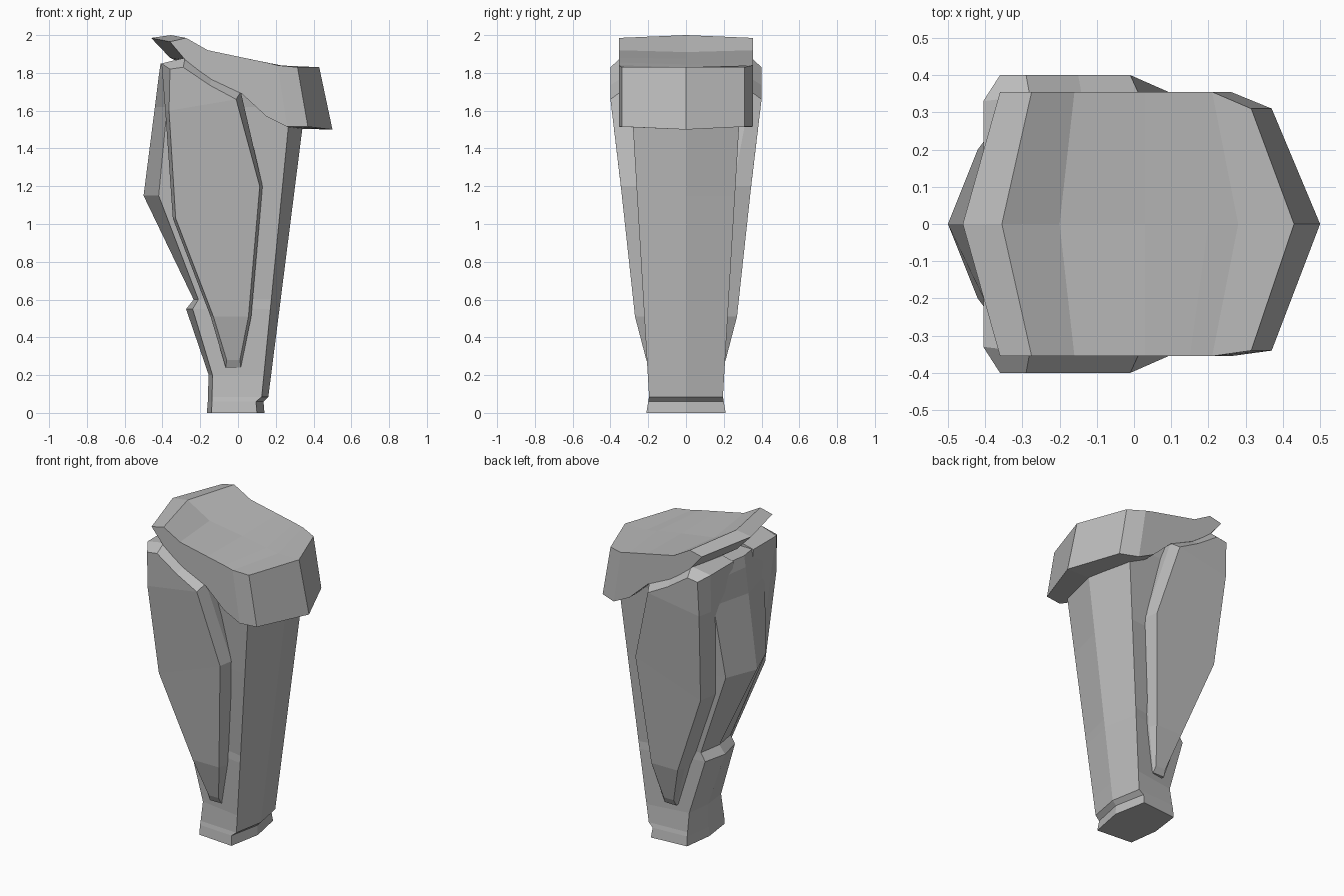
import bpy
import bmesh

default = bpy.data.objects.get("Cube")
if default:
    bpy.data.objects.remove(default, do_unlink=True)

grey = bpy.data.materials.new("plain grey")
grey.use_nodes = True
color = (0.5, 0.5, 0.5, 1)
grey.diffuse_color = color
grey.node_tree.nodes["Principled BSDF"].inputs["Base Color"].default_value = color


def finish(name, bm):
    bmesh.ops.remove_doubles(bm, verts=bm.verts, dist=0.0005)
    bmesh.ops.recalc_face_normals(bm, faces=bm.faces)
    mesh = bpy.data.meshes.new(name)
    bm.to_mesh(mesh)
    bm.free()
    mesh.materials.append(grey)
    obj = bpy.data.objects.new(name, mesh)
    bpy.context.collection.objects.link(obj)
    return obj


def bridge(bm, a, b):
    n = len(a)
    for i in range(n):
        j = (i + 1) % n
        bm.faces.new((a[i], a[j], b[j], b[i]))


def loft(name, rings):
    bm = bmesh.new()
    loops = [[bm.verts.new(p) for p in ring] for ring in rings]
    for a, b in zip(loops, loops[1:]):
        bridge(bm, a, b)
    bm.faces.new(loops[0])
    bm.faces.new(loops[-1])
    return finish(name, bm)


def hexagon(z, front, front_corner, front_y, back_corner, back_y, back):
    return [(front, 0, z), (front_corner, front_y, z), (back_corner, back_y, z),
            (back, 0, z), (back_corner, -back_y, z), (front_corner, -front_y, z)]


def shin_row(z, back_corner, back_y, back):
    # The front ridge leans forward in a straight line
    t = (z - 0.08) / 1.42
    return hexagon(z, 0.16 + 0.18 * t, 0.125 + 0.14 * t, 0.195 + 0.085 * t,
                   back_corner, back_y, back)


# Shin with ankle, heel ledge and calf
loft("shin", [
    hexagon(0, 0.14, 0.10, 0.21, -0.14, 0.19, -0.165),
    hexagon(0.06, 0.135, 0.095, 0.20, -0.138, 0.185, -0.16),
    shin_row(0.085, -0.137, 0.18, -0.16),
    shin_row(0.2, -0.135, 0.16, -0.155),
    shin_row(0.55, -0.24, 0.15, -0.275),
    shin_row(0.6, -0.21, 0.15, -0.235),
    shin_row(1.15, -0.42, 0.2, -0.5),
    shin_row(1.62, -0.375, 0.26, -0.44),
    shin_row(1.78, -0.375, 0.31, -0.42),
    hexagon(1.85, 0.05, 0.0, 0.28, -0.36, 0.31, -0.41),
])

# Raised side panels: face x, z, y then rim x, z, y for rungs from bottom to top
LEFT = [(-0.06, 0.28, 0.21, -0.065, 0.24, 0.19),
        (-0.13, 0.51, 0.27, -0.145, 0.51, 0.22),
        (-0.33, 1.03, 0.325, -0.345, 1.03, 0.25),
        (-0.365, 1.6, 0.39, -0.385, 1.6, 0.3),
        (-0.36, 1.82, 0.4, -0.405, 1.85, 0.33)]
RIGHT = [(0.01, 0.28, 0.21, 0.015, 0.24, 0.19),
         (0.055, 0.51, 0.27, 0.07, 0.51, 0.22),
         (0.115, 1.2, 0.345, 0.13, 1.2, 0.25),
         (-0.01, 1.66, 0.4, 0.015, 1.7, 0.345),
         (-0.15, 1.735, 0.4, -0.14, 1.77, 0.345),
         (-0.29, 1.83, 0.4, -0.28, 1.88, 0.345)]


def side_panel(name, side):
    bm = bmesh.new()
    outline = LEFT + RIGHT[::-1]
    face = [bm.verts.new((p[0], side * p[2], p[1])) for p in outline]
    rim = [bm.verts.new((p[3], side * p[5], p[4])) for p in outline]
    root = [bm.verts.new((p[3], side * 0.1, p[4])) for p in outline]
    bridge(bm, face, rim)
    bridge(bm, rim, root)
    bm.faces.new(root)
    n = len(face)
    rungs = len(LEFT) - 1
    for i in range(rungs - 1):
        bm.faces.new((face[i], face[i + 1], face[n - 2 - i], face[n - 1 - i]))
    bm.faces.new(face[rungs - 1:n - rungs + 1])
    finish(name, bm)


side_panel("left_side_panel", -1)
side_panel("right_side_panel", 1)

# Knee cap stations: top corner x z, top ridge x z, bottom corner x z, bottom ridge x z
STATIONS = [(-0.36, 1.965, -0.46, 1.985, -0.28, 1.87, -0.36, 1.88),
            (-0.275, 1.985, -0.355, 2.0, -0.26, 1.85, -0.3, 1.85),
            (-0.16, 1.92, -0.2, 1.91, -0.14, 1.765, -0.14, 1.765),
            (0.03, 1.88, 0.03, 1.875, 0.02, 1.69, 0.02, 1.69),
            (0.15, 1.855, 0.2, 1.845, 0.15, 1.57, 0.15, 1.57),
            (0.21, 1.84, 0.28, 1.83, 0.26, 1.515, 0.28, 1.505),
            (0.315, 1.83, 0.43, 1.83, 0.37, 1.515, 0.5, 1.5)]


def cap_ring(s, left, right):
    return [(s[0], right, s[1]), (s[2], 0, s[3]), (s[0], -left, s[1]),
            (s[4], -left, s[5]), (s[6], 0, s[7]), (s[4], right, s[5])]


rings = [cap_ring(s, 0.355, 0.355) for s in STATIONS[:-1]]
rings.append(cap_ring(STATIONS[-1], 0.34, 0.31))
cap = loft("knee_cap", rings)

# Split the bent end faces along the centre ridge
bm = bmesh.new()
bm.from_mesh(cap.data)
bm.verts.ensure_lookup_table()
for face in [f for f in bm.faces if len(f.verts) == 6]:
    ridge = [v for v in face.verts if abs(v.co.y) < 0.001]
    bmesh.utils.face_split(face, ridge[0], ridge[1])
bm.to_mesh(cap.data)
bm.free()
